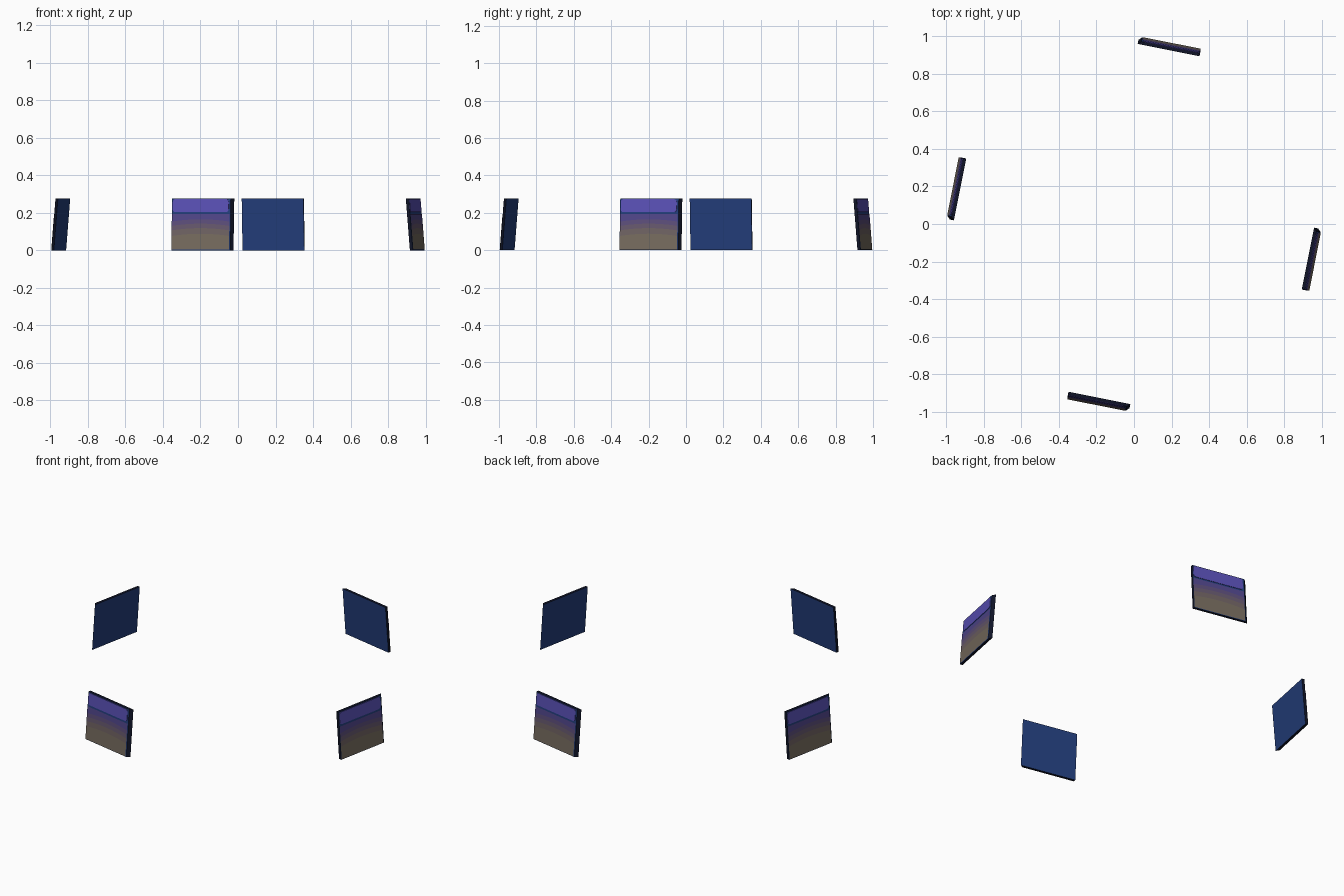
import bpy, bmesh, math
from mathutils import Matrix

if "Cube" in bpy.data.objects:
    bpy.data.objects.remove(bpy.data.objects["Cube"])

COLOURS = {
    "navy": (0.017, 0.048, 0.20),
    "near_black": (0.005, 0.007, 0.020),
    "violet": (0.100, 0.080, 0.46),
    "dusk_violet": (0.080, 0.060, 0.25),
    "plum": (0.105, 0.075, 0.19),
    "mauve": (0.130, 0.095, 0.15),
    "taupe": (0.155, 0.120, 0.12),
    "sand_brown": (0.175, 0.145, 0.11),
}
MATS = {}
for name, c in COLOURS.items():
    m = bpy.data.materials.new(name)
    m.diffuse_color = (*c, 1)
    m.use_nodes = True
    m.node_tree.nodes["Principled BSDF"].inputs["Base Color"].default_value = m.diffuse_color
    MATS[name] = m

R, TURN, LEAN = 0.984, math.radians(11.25), 0.08   # ring radius, turn, inward lean
HALF, THICK, HEIGHT = 0.168, 0.016, 0.277
FRONT_L, FRONT_R = -0.167, 0.152                   # front face limits (right edge chamfered)


def finish(bm, name, mats, angle):
    """Lean the part inward, place it on the ring and add it to the scene."""
    for v in bm.verts:
        v.co.y += LEAN * v.co.z - R
    bm.transform(Matrix.Rotation(angle - TURN, 4, 'Z'))
    bmesh.ops.recalc_face_normals(bm, faces=bm.faces)
    me = bpy.data.meshes.new(name)
    bm.to_mesh(me)
    bm.free()
    for m in mats:
        me.materials.append(MATS[m])
    bpy.context.collection.objects.link(bpy.data.objects.new(name, me))


def extrude(bm, pts, vec):
    f = bm.faces.new([bm.verts.new(p) for p in pts])
    geo = bmesh.ops.extrude_face_region(bm, geom=[f])["geom"]
    vs = [g for g in geo if isinstance(g, bmesh.types.BMVert)]
    bmesh.ops.translate(bm, verts=vs, vec=vec)


def slab(angle, tag):
    # navy board with dark rim
    bm = bmesh.new()
    pts = [(FRONT_L, 0, 0), (FRONT_R, 0, 0), (HALF, THICK, 0), (-HALF, THICK, 0)]
    extrude(bm, pts, (0, 0, HEIGHT))
    bm.normal_update()
    for f in bm.faces:
        f.material_index = 0 if abs(f.normal.y) > 0.9 else 1
    finish(bm, "board_" + tag, ["navy", "near_black"], angle)


def header(angle, tag):
    # rounded violet band near the top
    x0, x1, z0, z1, r = -0.163, 0.142, 0.203, 0.273, 0.016
    pts = []
    for cx, cz, start in ((x1 - r, z1 - r, 0), (x0 + r, z1 - r, 90),
                          (x0 + r, z0 + r, 180), (x1 - r, z0 + r, 270)):
        for k in range(5):
            a = math.radians(start + k * 22.5)
            pts.append((cx + r * math.cos(a), 0, cz + r * math.sin(a)))
    bm = bmesh.new()
    extrude(bm, pts, (0, -0.0025, 0))
    finish(bm, "header_band_" + tag, ["violet"], angle)


def fade(angle, tag):
    # stepped fade from violet to brown, with gently arched steps
    levels = [0.003, 0.088, 0.118, 0.142, 0.165, 0.193]
    x0, x1, n = -0.166, 0.147, 10
    bm = bmesh.new()
    rows = []
    for i, z in enumerate(levels):
        sag = 0.012 if 0 < i < len(levels) - 1 else 0
        rows.append([bm.verts.new((x0 + (x1 - x0) * k / n, -0.0025,
                                   z - sag * (2 * k / n - 1) ** 2)) for k in range(n + 1)])
    for i in range(len(levels) - 1):
        for k in range(n):
            f = bm.faces.new((rows[i][k], rows[i][k + 1], rows[i + 1][k + 1], rows[i + 1][k]))
            f.material_index = i
    finish(bm, "fade_panel_" + tag,
           ["sand_brown", "taupe", "mauve", "plum", "dusk_violet"], angle)


# four identical panels around the ring
for i, tag in enumerate(("front", "right", "back", "left")):
    for part in (slab, header, fade):
        part(i * math.pi / 2, tag)
